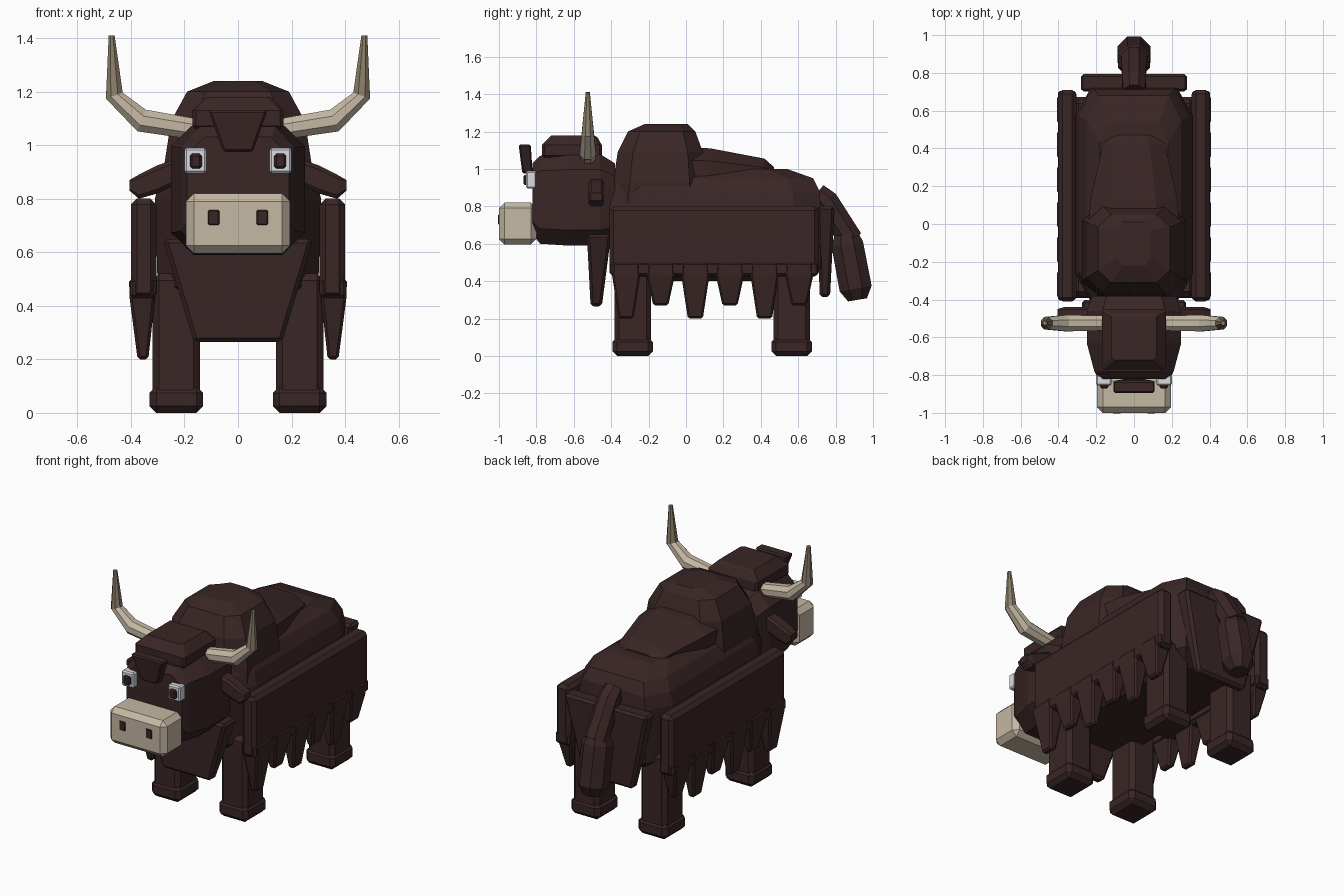
import bpy, bmesh, math
from mathutils import Vector

cube = bpy.data.objects.get("Cube")
if cube:
    bpy.data.objects.remove(cube, do_unlink=True)


def material(name, rgb):
    m = bpy.data.materials.new(name)
    m.use_nodes = True
    m.diffuse_color = (*rgb, 1)
    m.node_tree.nodes["Principled BSDF"].inputs["Base Color"].default_value = (*rgb, 1)
    return m


FUR = material("dark_brown_fur", (0.042, 0.019, 0.019))
BONE = material("pale_bone", (0.56, 0.48, 0.37))
TIP = material("horn_tip_tan", (0.26, 0.21, 0.14))
WHITE = material("eye_white", (0.70, 0.72, 0.77))


def skin(name, rings, mats, bevel=0.0):
    """Join rings of points into a closed solid, with optional chamfered edges."""
    bm = bmesh.new()
    loops = [[bm.verts.new(p) for p in ring] for ring in rings]
    n = len(loops[0])
    for k, (a, b) in enumerate(zip(loops, loops[1:])):
        for i in range(n):
            j = (i + 1) % n
            f = bm.faces.new((a[i], a[j], b[j], b[i]))
            f.material_index = 1 if len(mats) > 1 and k == len(loops) - 2 else 0
    bm.faces.new(loops[0])
    bm.faces.new(loops[-1]).material_index = len(mats) - 1
    bmesh.ops.recalc_face_normals(bm, faces=bm.faces)
    if bevel:
        edges = [e for e in bm.edges if e.calc_face_angle(0) > math.radians(50)]
        bmesh.ops.bevel(bm, geom=edges, offset=bevel, segments=1,
                        affect='EDGES', clamp_overlap=True)
    me = bpy.data.meshes.new(name)
    bm.to_mesh(me)
    bm.free()
    for m in mats:
        me.materials.append(m)
    ob = bpy.data.objects.new(name, me)
    bpy.context.collection.objects.link(ob)
    return ob


def loft(name, axis, rings, mat=FUR, cut=0.0, bevel=0.0):
    """Rings are (position on axis, a0, a1, b0, b1); cut chamfers the corners."""
    out = []
    for t, a0, a1, b0, b1 in rings:
        a0, a1 = sorted((a0, a1))
        ca, cb = (a1 - a0) * cut, (b1 - b0) * cut
        if cut:
            pts = [(a0 + ca, b0), (a1 - ca, b0), (a1, b0 + cb), (a1, b1 - cb),
                   (a1 - ca, b1), (a0 + ca, b1), (a0, b1 - cb), (a0, b0 + cb)]
        else:
            pts = [(a0, b0), (a1, b0), (a1, b1), (a0, b1)]
        place = {'z': lambda a, b: (a, b, t), 'y': lambda a, b: (a, t, b),
                 'x': lambda a, b: (t, a, b)}[axis]
        out.append([place(a, b) for a, b in pts])
    return skin(name, out, [mat], bevel)


def box(name, x0, x1, y0, y1, z0, z1, mat=FUR, bevel=0.02):
    return loft(name, 'z', [(z0, x0, x1, y0, y1), (z1, x0, x1, y0, y1)], mat, 0, bevel)


def tube(name, path, radii, side, mats, sides=8):
    """Faceted tube along a path lying in the plane perpendicular to side."""
    pts, side = [Vector(p) for p in path], Vector(side)
    rings = []
    for i, (p, r) in enumerate(zip(pts, radii)):
        d = (pts[min(i + 1, len(pts) - 1)] - pts[max(i - 1, 0)]).normalized()
        up = d.cross(side)
        angles = [(k + 0.5) * math.tau / sides for k in range(sides)]
        rings.append([p + (side * math.cos(a) + up * math.sin(a)) * r for a in angles])
    return skin(name, rings, mats)


# Torso and humps
loft("body", 'z', [(0.40, -0.22, 0.22, -0.36, 0.64), (0.47, -0.30, 0.30, -0.41, 0.72),
                   (0.80, -0.31, 0.31, -0.41, 0.72), (0.88, -0.29, 0.29, -0.40, 0.715),
                   (0.95, -0.25, 0.25, -0.37, 0.68), (1.00, -0.18, 0.18, -0.30, 0.54)], cut=0.13)
loft("shoulder_hump", 'z', [(0.78, -0.28, 0.28, -0.41, 0.11), (0.93, -0.275, 0.275, -0.39, 0.11),
                            (1.09, -0.25, 0.25, -0.365, 0.09), (1.20, -0.19, 0.19, -0.31, 0.05),
                            (1.24, -0.09, 0.09, -0.22, 0.01)], cut=0.18)
loft("back_hump", 'y', [(0.0, -0.24, 0.24, 0.84, 1.115), (0.13, -0.23, 0.23, 0.84, 1.11),
                        (0.42, -0.165, 0.165, 0.86, 1.055), (0.47, -0.13, 0.13, 0.90, 1.01)], cut=0.25)

# Head
loft("head", 'y', [(-0.82, -0.19, 0.19, 0.65, 1.03), (-0.78, -0.21, 0.21, 0.60, 1.07),
                   (-0.63, -0.25, 0.25, 0.59, 1.08), (-0.46, -0.25, 0.25, 0.59, 1.08),
                   (-0.38, -0.22, 0.22, 0.62, 1.03)], cut=0.17)
box("muzzle", -0.195, 0.195, -1.0, -0.80, 0.595, 0.82, BONE, 0.03)
loft("crown_hair", 'z', [(1.06, -0.17, 0.17, -0.77, -0.45), (1.13, -0.17, 0.17, -0.77, -0.45),
                         (1.18, -0.12, 0.12, -0.72, -0.48)], bevel=0.012)
loft("forelock", 'z', [(0.975, -0.055, 0.055, -0.875, -0.82),
                       (1.13, -0.11, 0.11, -0.895, -0.83)], bevel=0.008)

for s, tag in ((1, "left"), (-1, "right")):
    # Face details
    box(tag + "_eye", s * 0.118, s * 0.20, -0.855, -0.80, 0.895, 0.99, WHITE, 0.008)
    box(tag + "_pupil", s * 0.135, s * 0.18, -0.87, -0.84, 0.913, 0.968, FUR, 0.008)
    box(tag + "_nostril", s * 0.068, s * 0.114, -1.004, -0.98, 0.70, 0.76, FUR, 0.006)
    loft(tag + "_ear", 'x', [(s * 0.20, -0.52, -0.44, 0.87, 0.96),
                             (s * 0.30, -0.52, -0.44, 0.82, 0.925),
                             (s * 0.37, -0.52, -0.44, 0.80, 0.89),
                             (s * 0.405, -0.51, -0.45, 0.83, 0.87)], cut=0.15)

    # Horns
    tube(tag + "_horn", [(s * 0.13, -0.525, 1.055), (s * 0.36, -0.525, 1.092),
                         (s * 0.462, -0.525, 1.185), (s * 0.472, -0.525, 1.41)],
         [0.042, 0.047, 0.036, 0.012], (0, 1, 0), [BONE, TIP])

    # Shaggy side coat with hanging tufts
    box(tag + "_side_coat", s * 0.305, s * 0.40, -0.41, 0.71, 0.425, 0.80, FUR, 0.022)
    box(tag + "_coat_hem", s * 0.308, s * 0.403, -0.405, 0.705, 0.43, 0.50, FUR, 0.01)
    for i in range(6):
        y, low = -0.32 + i * 0.185, 0.20 + 0.07 * (i % 2)
        loft(f"{tag}_tuft_{i + 1}", 'z',
             [(low, s * 0.335, s * 0.375, y - 0.04, y + 0.04),
              (0.43, s * 0.31, s * 0.405, y - 0.075, y + 0.075),
              (0.50, s * 0.31, s * 0.407, y - 0.07, y + 0.07)], bevel=0.01)

    # Legs and hooves
    for y, end in ((-0.285, "front"), (0.565, "back")):
        box(f"{tag}_{end}_leg", s * 0.142, s * 0.32, y - 0.098, y + 0.098, 0.04, 0.52, FUR, 0.025)
        box(f"{tag}_{end}_hoof", s * 0.13, s * 0.33, y - 0.108, y + 0.108, 0.0, 0.10, FUR, 0.025)

# Hanging chest and rump coats
loft("chest_coat", 'z', [(0.265, -0.165, 0.165, -0.51, -0.45),
                         (0.65, -0.28, 0.28, -0.53, -0.40)], bevel=0.015)
loft("rump_coat", 'z', [(0.315, -0.17, 0.17, 0.715, 0.77),
                        (0.80, -0.285, 0.285, 0.70, 0.795)], bevel=0.015)

# Tail
tube("tail_base", [(0, 0.70, 0.87), (0, 0.75, 0.83), (0, 0.88, 0.62)],
     [0.06, 0.068, 0.072], (1, 0, 0), [FUR])
tube("tail_tuft", [(0, 0.858, 0.65), (0, 0.862, 0.60), (0, 0.907, 0.36), (0, 0.917, 0.30)],
     [0.07, 0.092, 0.094, 0.055], (1, 0, 0), [FUR])
